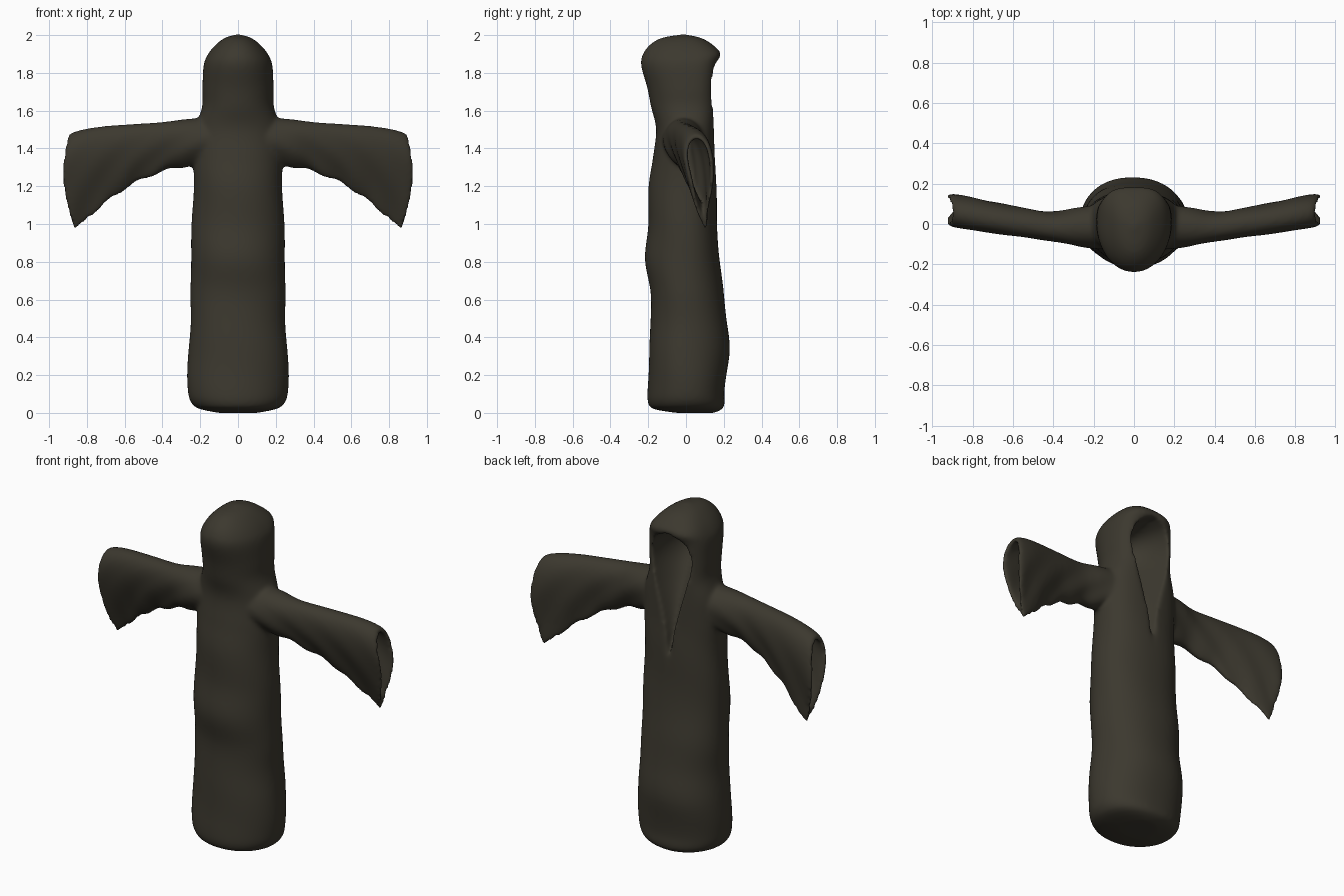
import bpy, bmesh
from math import sin, cos, pi

if "Cube" in bpy.data.objects:
    bpy.data.objects.remove(bpy.data.objects["Cube"])

def smooth_rows(rows, n):
    """Uniform Catmull-Rom through the control rows."""
    out = []
    for i in range(len(rows) - 1):
        a, b, c, d = (rows[max(i - 1, 0)], rows[i], rows[i + 1],
                      rows[min(i + 2, len(rows) - 1)])
        for s in range(n):
            t = s / n
            out.append([0.5 * (2 * q + (r - p) * t + (2 * p - 5 * q + 4 * r - w) * t * t
                               + (3 * q - p - 3 * r + w) * t ** 3)
                        for p, q, r, w in zip(a, b, c, d)])
    out.append(list(rows[-1]))
    return out

def loft(name, rows, ring, sides=64, n=5):
    """Skin a closed surface over rings made by ring(row, angle)."""
    bm = bmesh.new()
    loops = [[bm.verts.new(ring(r, 2 * pi * k / sides)) for k in range(sides)]
             for r in smooth_rows(rows, n)]
    for a, b in zip(loops, loops[1:]):
        for k in range(sides):
            j = (k + 1) % sides
            bm.faces.new((a[k], a[j], b[j], b[k]))
    bm.faces.new(loops[0])
    bm.faces.new(loops[-1])
    bmesh.ops.recalc_face_normals(bm, faces=bm.faces)
    me = bpy.data.meshes.new(name)
    bm.to_mesh(me)
    bm.free()
    ob = bpy.data.objects.new(name, me)
    bpy.context.collection.objects.link(ob)
    return ob

def spow(v, e):
    return (1 if v >= 0 else -1) * abs(v) ** e

# Robe body and hood: z, half width, front y, back y, back squareness
body_rows = [
    (0.00, .10, -.05, .15, .9), (0.02, .20, -.17, .19, .9), (0.05, .245, -.20, .205, .9),
    (0.12, .264, -.205, .205, .9), (0.32, .262, -.195, .232, .9), (0.50, .248, -.188, .215, .9),
    (0.65, .25, -.19, .20, .9), (0.82, .25, -.216, .175, .9), (1.00, .245, -.20, .165, .9),
    (1.20, .237, -.195, .16, .85), (1.35, .235, -.175, .155, .8), (1.50, .225, -.158, .155, .75),
    (1.62, .19, -.185, .158, .7), (1.72, .188, -.205, .155, .65), (1.84, .182, -.238, .165, .65),
    (1.90, .158, -.228, .185, .65), (1.95, .117, -.19, .14, .75), (1.985, .07, -.13, .08, .9),
    (2.003, .015, -.03, .0, 1)]

def body_ring(r, a):
    z, hx, yf, yb, e = r
    s, c = sin(a), cos(a)
    fold = 1 + .018 * sin(2 * a + 9 * z) * sin(7 * z) * (z < 1.35) * min(1, z * 5)
    if s >= 0:
        y = yb * spow(s, e) if yb > 0 else 0
    else:
        y = -yf * s
    x = hx * spow(c, e if s >= 0 else .95)
    return (x * fold, y * fold, z)

robe = loft("hooded_robe", body_rows, body_ring)

# Teardrop hood opening at the back: z, half width, depth
hood_rows = [(1.09, .005, .06), (1.2, .016, .095), (1.32, .035, .125), (1.45, .068, .17),
             (1.58, .105, .23), (1.70, .13, .29), (1.79, .122, .30), (1.85, .085, .24),
             (1.885, .02, .10)]
cutter = loft("hood_opening_cutter", hood_rows,
              lambda r, a: (r[1] * cos(a), .22 + r[2] * sin(a), r[0]), 48)
cutter.hide_render = True
mod = robe.modifiers.new("hood_opening", 'BOOLEAN')
mod.operation, mod.solver, mod.object = 'DIFFERENCE', 'EXACT', cutter
bpy.context.view_layer.objects.active = robe
bpy.ops.object.modifier_apply(modifier=mod.name)
bpy.data.objects.remove(cutter)

# Hanging sleeve, outside then back in along the lining:
# x, top z, bottom z, top y, bottom y, half width, taper, end bend
sleeve_rows = [
    (.15, 1.565, 1.31, -.01, -.01, .115, 0, 0), (.28, 1.555, 1.305, -.015, -.015, .10, .1, 0),
    (.40, 1.54, 1.275, -.02, .0, .08, .2, 0), (.55, 1.53, 1.215, .0, .02, .082, .3, .1),
    (.70, 1.52, 1.125, .02, .06, .088, .35, .4), (.82, 1.505, 1.04, .04, .085, .094, .4, .8),
    (.90, 1.485, .975, .052, .10, .092, .4, 1), (.925, 1.465, .98, .055, .10, .08, .4, 1),
    (.915, 1.45, 1.03, .056, .10, .064, .4, 1), (.82, 1.475, 1.09, .045, .085, .066, .4, .7),
    (.60, 1.49, 1.23, .01, .03, .056, .3, .1), (.42, 1.48, 1.34, -.015, -.01, .04, .2, 0)]

def sleeve_ring(side):
    def ring(r, a):
        x, zt, zb, yt, yb, w, k, bend = r
        v = cos(a)
        low = (1 - v) / 2
        y = yt + (yb - yt) * low + w * sin(a) * (1 - k + k * v) * (1 + .6 * k)
        y += .006 * sin(22 * x + 5 * v) * low
        z = zt + (zb - zt) * low + .008 * low ** 3 * sin(38 * x)
        return (side * (x + bend * (.015 * v - .04 * v * v)), y, z)
    return ring

sleeves = [loft(n, sleeve_rows, sleeve_ring(s))
           for n, s in (("left_sleeve", -1), ("right_sleeve", 1))]

# Fuse the parts into one soft cloth surface
bpy.ops.object.select_all(action='DESELECT')
for ob in sleeves + [robe]:
    ob.select_set(True)
bpy.context.view_layer.objects.active = robe
bpy.ops.object.join()
rm = robe.modifiers.new("fuse", 'REMESH')
rm.mode, rm.voxel_size, rm.use_smooth_shade = 'VOXEL', .011, True
sm = robe.modifiers.new("soften", 'SMOOTH')
sm.factor, sm.iterations = .5, 10

# Dark olive cloth
mat = bpy.data.materials.new("dark_cloth")
mat.diffuse_color = (.045, .04, .028, 1)
mat.use_nodes = True
mat.node_tree.nodes["Principled BSDF"].inputs["Base Color"].default_value = mat.diffuse_color
robe.data.materials.clear()
robe.data.materials.append(mat)
